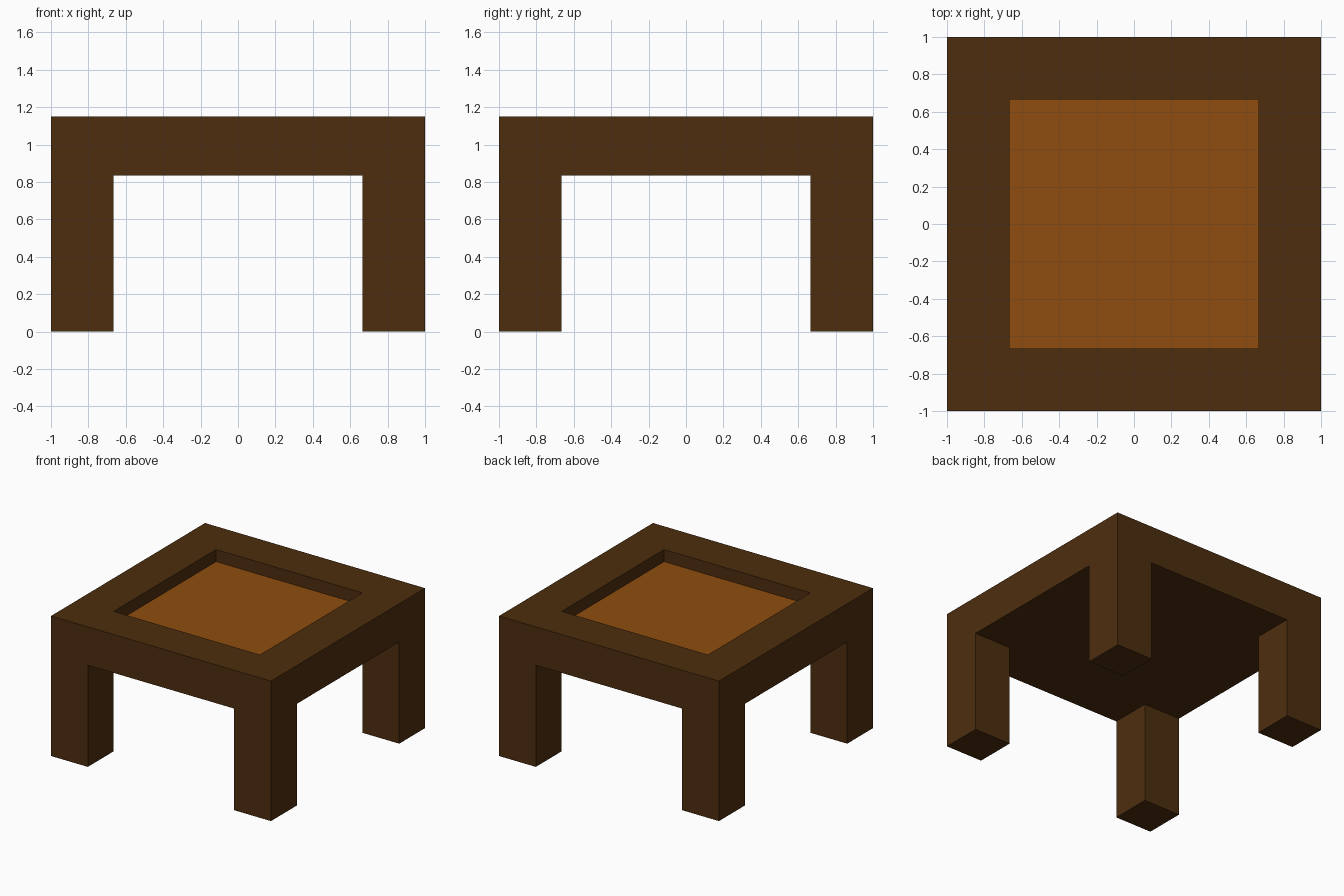
import bpy, bmesh
from mathutils import Vector

if "Cube" in bpy.data.objects:
    bpy.data.objects.remove(bpy.data.objects["Cube"])

HALF, INNER = 1.0, 0.665          # outer edge and inner edge of legs / recess
TOP, UNDER, RECESS = 1.15, 0.835, 0.10


def material(name, rgb):
    m = bpy.data.materials.new(name)
    m.diffuse_color = (*rgb, 1)
    m.use_nodes = True
    m.node_tree.nodes["Principled BSDF"].inputs["Base Color"].default_value = m.diffuse_color
    return m


dark_wood = material("dark wood", (0.074, 0.0265, 0.0044))
light_wood = material("light wood", (0.275, 0.074, 0.0044))

bm = bmesh.new()

# Table slab: a 3 x 3 grid giving corners for the legs and a centre for the recess
bmesh.ops.create_grid(bm, x_segments=3, y_segments=3, size=HALF)
for v in bm.verts:
    for i in (0, 1):
        if abs(v.co[i]) < 0.9:
            v.co[i] = INNER if v.co[i] > 0 else -INNER
    v.co.z = UNDER
slab = bmesh.ops.extrude_face_region(bm, geom=bm.faces[:], use_keep_orig=True)
for v in slab["geom"]:
    if isinstance(v, bmesh.types.BMVert):
        v.co.z = TOP
bmesh.ops.recalc_face_normals(bm, faces=bm.faces[:])


def push(faces, dz):
    """Extrude each face on its own, straight up or down."""
    new = bmesh.ops.extrude_discrete_faces(bm, faces=faces)["faces"]
    for f in new:
        bmesh.ops.translate(bm, verts=f.verts[:], vec=Vector((0, 0, dz)))
    return new


def flat_at(f, z):
    return all(abs(v.co.z - z) < 1e-4 for v in f.verts)


# Legs from the four corner faces of the underside
corners = []
for f in bm.faces:
    c = f.calc_center_median()
    if flat_at(f, UNDER) and min(abs(c.x), abs(c.y)) > INNER:
        corners.append(f)
push(corners, -UNDER)

# Sunken panel from the centre face of the top
centre = [f for f in bm.faces
          if flat_at(f, TOP) and f.calc_center_median().xy.length < 0.1]
for f in push(centre, -RECESS):
    f.material_index = 1

# Join the extruded rims to the slab and fuse the flat seams
bmesh.ops.remove_doubles(bm, verts=bm.verts[:], dist=1e-4)
bmesh.ops.recalc_face_normals(bm, faces=bm.faces[:])

mesh = bpy.data.meshes.new("table")
bm.to_mesh(mesh)
bm.free()
mesh.materials.append(dark_wood)
mesh.materials.append(light_wood)
table = bpy.data.objects.new("table", mesh)
bpy.context.collection.objects.link(table)
